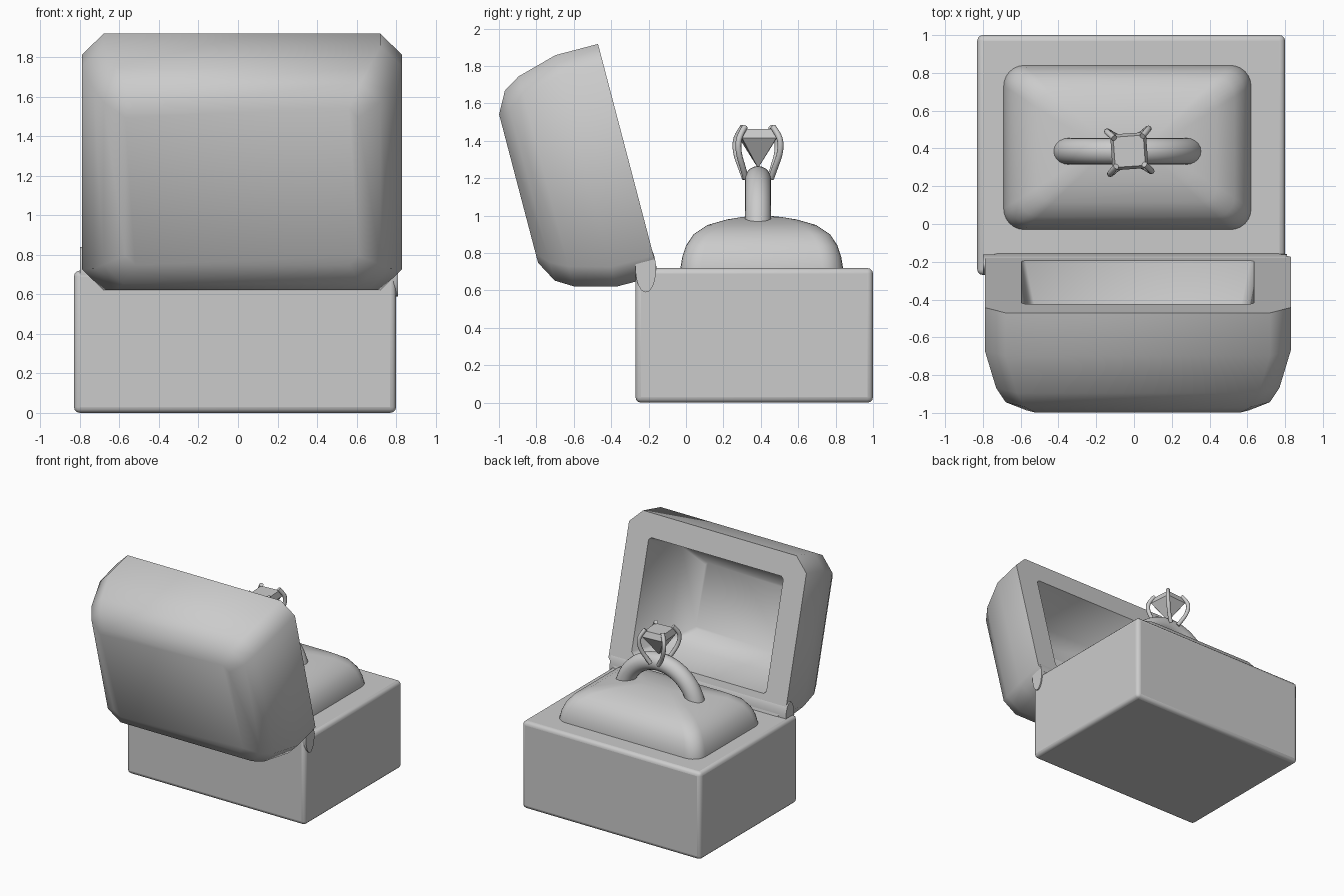
import bpy, bmesh
from math import radians, sin, cos, pi
from mathutils import Matrix, Vector

if "Cube" in bpy.data.objects:
    bpy.data.objects.remove(bpy.data.objects["Cube"])


def finish(obj, angle=50):
    bpy.ops.object.select_all(action='DESELECT')
    obj.select_set(True)
    bpy.context.view_layer.objects.active = obj
    bpy.ops.object.shade_smooth_by_angle(angle=radians(angle))
    return obj


def rounded_rect(hx, hy, r, seg):
    pts = []
    for k, (sx, sy) in enumerate([(1, 1), (-1, 1), (-1, -1), (1, -1)]):
        for i in range(seg + 1):
            a = (k + i / seg) * pi / 2
            pts.append((sx * (hx - r) + r * cos(a), sy * (hy - r) + r * sin(a)))
    return pts


def loft(name, rings, matrix, seg=1, angle=50):
    """Skin rounded rectangles (half x, half y, corner radius, height), capped at both ends."""
    bm = bmesh.new()
    loops = [[bm.verts.new((x, y, z)) for x, y in rounded_rect(hx, hy, r, seg)]
             for hx, hy, r, z in rings]
    for a, b in zip(loops, loops[1:]):
        for i in range(len(a)):
            j = (i + 1) % len(a)
            bm.faces.new((a[i], a[j], b[j], b[i]))
    bm.faces.new(loops[0])
    bm.faces.new(loops[-1])
    bmesh.ops.recalc_face_normals(bm, faces=bm.faces)
    bm.transform(matrix)
    mesh = bpy.data.meshes.new(name)
    bm.to_mesh(mesh)
    bm.free()
    obj = bpy.data.objects.new(name, mesh)
    bpy.context.collection.objects.link(obj)
    return finish(obj, angle)


# Box base with softened edges
bpy.ops.mesh.primitive_cube_add(size=1, location=(-0.015, 0.365, 0.36))
base = bpy.context.object
base.name = "box_base"
base.scale = (1.63, 1.27, 0.72)
bpy.ops.object.transform_apply(location=False, rotation=False, scale=True)
bevel = base.modifiers.new("soft_edges", 'BEVEL')
bevel.width = 0.03
bevel.segments = 3
finish(base)

# Hollow lid, tipped open: cavity floor, cavity rim, outer rim, domed back
lid_rings = [
    (0.40, 0.26, 0.02, 0.50),
    (0.54, 0.38, 0.02, 0.36),
    (0.615, 0.455, 0.02, 0.0),
    (0.81, 0.64, 0.11, 0.0),
    (0.81, 0.64, 0.11, 0.235),
    (0.75, 0.58, 0.11, 0.455),
    (0.70, 0.525, 0.10, 0.545),
    (0.59, 0.41, 0.05, 0.607),
]
loft("lid", lid_rings,
     Matrix.Translation((0.02, -0.308, 1.299)) @ Matrix.Rotation(radians(104.7), 4, 'X'))

# Hinge bar
bpy.ops.mesh.primitive_cylinder_add(vertices=24, radius=1, depth=1.61,
                                    location=(0.005, -0.215, 0.715), rotation=(0, pi / 2, 0))
hinge = bpy.context.object
hinge.name = "hinge_bar"
hinge.scale = (0.125, 0.055, 1)
finish(hinge)

# Cushion: domed pillow from inset rings
profile = [(0, 0.70), (0, 0.72), (0.01, 0.78), (0.03, 0.84), (0.07, 0.90), (0.145, 0.95),
           (0.25, 0.98), (0.33, 0.993), (0.40, 1.0)]
loft("cushion", [(0.655 - 1.25 * i, 0.435 - i, 0.11 - 0.2 * i, z) for i, z in profile],
     Matrix.Translation((-0.035, 0.405, 0)), seg=6, angle=60)

# Ring band, lower half sunk in the cushion
bpy.ops.mesh.primitive_torus_add(major_radius=0.335, minor_radius=0.07, major_segments=64,
                                 minor_segments=20, location=(-0.035, 0.385, 0.86),
                                 rotation=(pi / 2, 0, 0))
bpy.context.object.name = "ring_band"
finish(bpy.context.object)

# Square-cut gem, flat faceted
place = Matrix.Translation((-0.025, 0.385, 0)) @ Matrix.Rotation(radians(4), 4, 'Z')
gem = loft("gem", [(0.004, 0.004, 0.001, 1.26), (0.095, 0.095, 0.004, 1.415),
                   (0.08, 0.08, 0.004, 1.463)], place, angle=5)

# Four curved prongs gripping the gem corners
path = [(0.035, 0.068, 1.20), (0.07, 0.085, 1.255), (0.10, 0.108, 1.32), (0.112, 0.115, 1.38),
        (0.105, 0.105, 1.43), (0.075, 0.075, 1.475)]
for sx in (-1, 1):
    for sy in (-1, 1):
        curve = bpy.data.curves.new("prong", 'CURVE')
        curve.dimensions = '3D'
        curve.bevel_depth = 0.016
        curve.bevel_resolution = 3
        curve.use_fill_caps = True
        spline = curve.splines.new('NURBS')
        spline.points.add(len(path) - 1)
        for p, (x, y, z) in zip(spline.points, path):
            p.co = (*(place @ Vector((sx * x, sy * y, z))), 1)
        spline.order_u = 3
        spline.use_endpoint_u = True
        spline.resolution_u = 6
        prong = bpy.data.objects.new("prong", curve)
        bpy.context.collection.objects.link(prong)
        bpy.ops.object.select_all(action='DESELECT')
        prong.select_set(True)
        bpy.context.view_layer.objects.active = prong
        bpy.ops.object.convert(target='MESH')
        finish(bpy.context.object)
